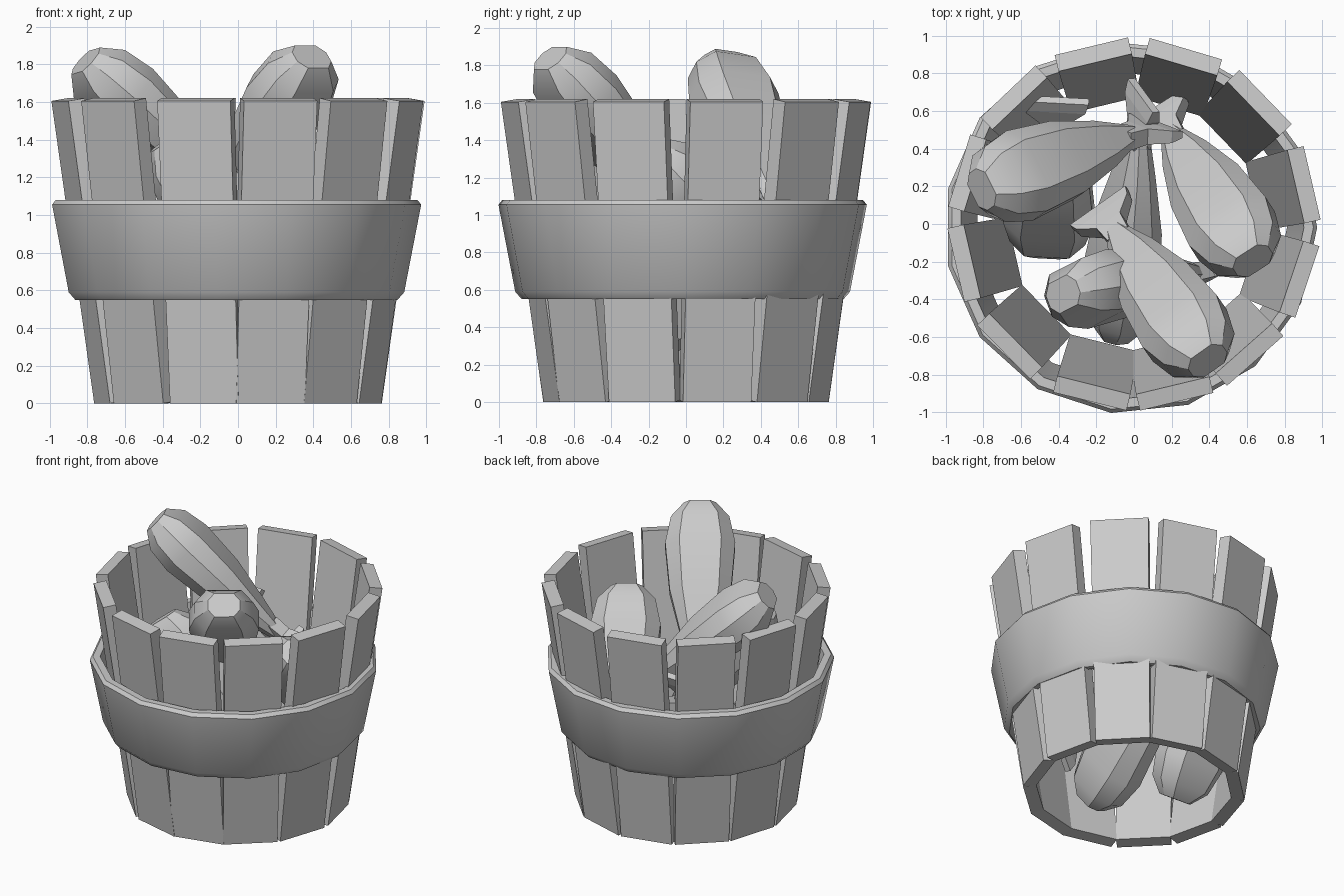
import bpy, math
from math import cos, sin, pi, radians
from mathutils import Vector, Matrix

if "Cube" in bpy.data.objects:
    bpy.data.objects.remove(bpy.data.objects["Cube"])


def make(name, verts, faces, smooth=None):
    mesh = bpy.data.meshes.new(name)
    mesh.from_pydata([tuple(v) for v in verts], [], faces)
    ob = bpy.data.objects.new(name, mesh)
    bpy.context.collection.objects.link(ob)
    bpy.ops.object.select_all(action='DESELECT')
    ob.select_set(True)
    bpy.context.view_layer.objects.active = ob
    bpy.ops.object.mode_set(mode='EDIT')
    bpy.ops.mesh.select_all(action='SELECT')
    bpy.ops.mesh.normals_make_consistent(inside=False)
    bpy.ops.object.mode_set(mode='OBJECT')
    if smooth:
        bpy.ops.object.shade_smooth_by_angle(angle=radians(smooth))
    return ob


def bridge(rings, n, closed=False):
    """Quads between consecutive rings of n vertices."""
    count = rings if closed else rings - 1
    return [(i * n + j, i * n + (j + 1) % n,
             (i + 1) % rings * n + (j + 1) % n, (i + 1) % rings * n + j)
            for i in range(count) for j in range(n)]


# Barrel staves: twelve separate planks leaning outwards, slightly uneven
def stave(i, angle):
    rot = Matrix.Rotation(radians(angle), 3, 'Z')
    verts = []
    # outer radius, inner radius, outer z, inner z, half width
    for ro, ri, zo, zi, w in [(.74, .65, 0, .012, .187), (.97, .881, 1.605, 1.62, .2)]:
        verts += [rot @ Vector(p) for p in
                  [(ro, -w, zo), (ro, w, zo), (ri, w, zi), (ri, -w, zi)]]
    make(f"stave_{i + 1}", verts, bridge(2, 4) + [(0, 1, 2, 3), (4, 5, 6, 7)])


for i, a in enumerate([13, 44, 73.5, 103.5, 133.5, 163, 193, 224.5, 256, 283.5, 311.5, 341.5]):
    stave(i, a)

# Hoop: fifteen-sided flared band with bevelled outer edges
SIDES = 15
profile = [(.865, .55), (.90, .59), (.99, 1.055), (.97, 1.08), (.92, 1.08), (.83, .55)]
verts = [(-.018 + r * cos(2 * pi * k / SIDES), -.018 + r * sin(2 * pi * k / SIDES), z)
         for r, z in profile for k in range(SIDES)]
make("hoop", verts, bridge(len(profile), SIDES, closed=True), 30)

# Fish: flattened eight-sided body from snout to tail stem, then a flared fin
# position along length, half width, half height
STATIONS = [(-.02, .11, .085), (.06, .20, .15), (.2, .24, .17), (.45, .21, .145),
            (.68, .135, .09), (.86, .05, .045)]
SECTION = [(1, .4), (.6, 1), (-.6, 1), (-1, .4), (-1, -.4), (-.6, -1), (.6, -1), (1, -.4)]


def fish(name, head, tail, roll=0, fin_roll=0):
    head, tail = Vector(head), Vector(tail)
    axis = tail - head
    d = axis.normalized()
    side = Matrix.Rotation(radians(roll), 3, d) @ d.cross(Vector((0, 0, 1))).normalized()
    up = side.cross(d)
    verts = [head + axis * t + side * (x * w) + up * (y * h)
             for t, w, h in STATIONS for x, y in SECTION]
    n = len(STATIONS)
    make(name + "_body", verts,
         bridge(n, 8) + [tuple(range(8)), tuple(range(8 * n - 8, 8 * n))], 30)

    # tail fin: short loft from the stem out to a thin wide edge
    turn = Matrix.Rotation(radians(fin_roll), 3, d)
    fs, fu = turn @ side, turn @ up
    verts = [head + axis * t + fs * (x * w) + fu * (y * h)
             for t, w, h in [(.80, .065, .05), (.89, .075, .045), (.96, .165, .035), (1.01, .18, .02)]
             for x, y in [(-1, -1), (1, -1), (1, 1), (-1, 1)]]
    make(name + "_tail", verts, bridge(4, 4) + [(0, 1, 2, 3), (12, 13, 14, 15)])


fish("fish_left", (-.79, .19, 1.80), (.12, .52, .95), -10, -50)
fish("fish_front", (.38, -.71, 1.82), (-.18, .08, .85))
fish("fish_right", (.62, -.18, 1.33), (.12, .60, .42))
fish("fish_middle", (-.36, -.37, 1.38), (.45, -.25, .30), 75)
fish("fish_upended", (-.46, -.10, .19), (-.42, .65, 1.25))
fish("fish_low", (-.10, -.56, .24), (.05, .67, .95), -65, 0)
